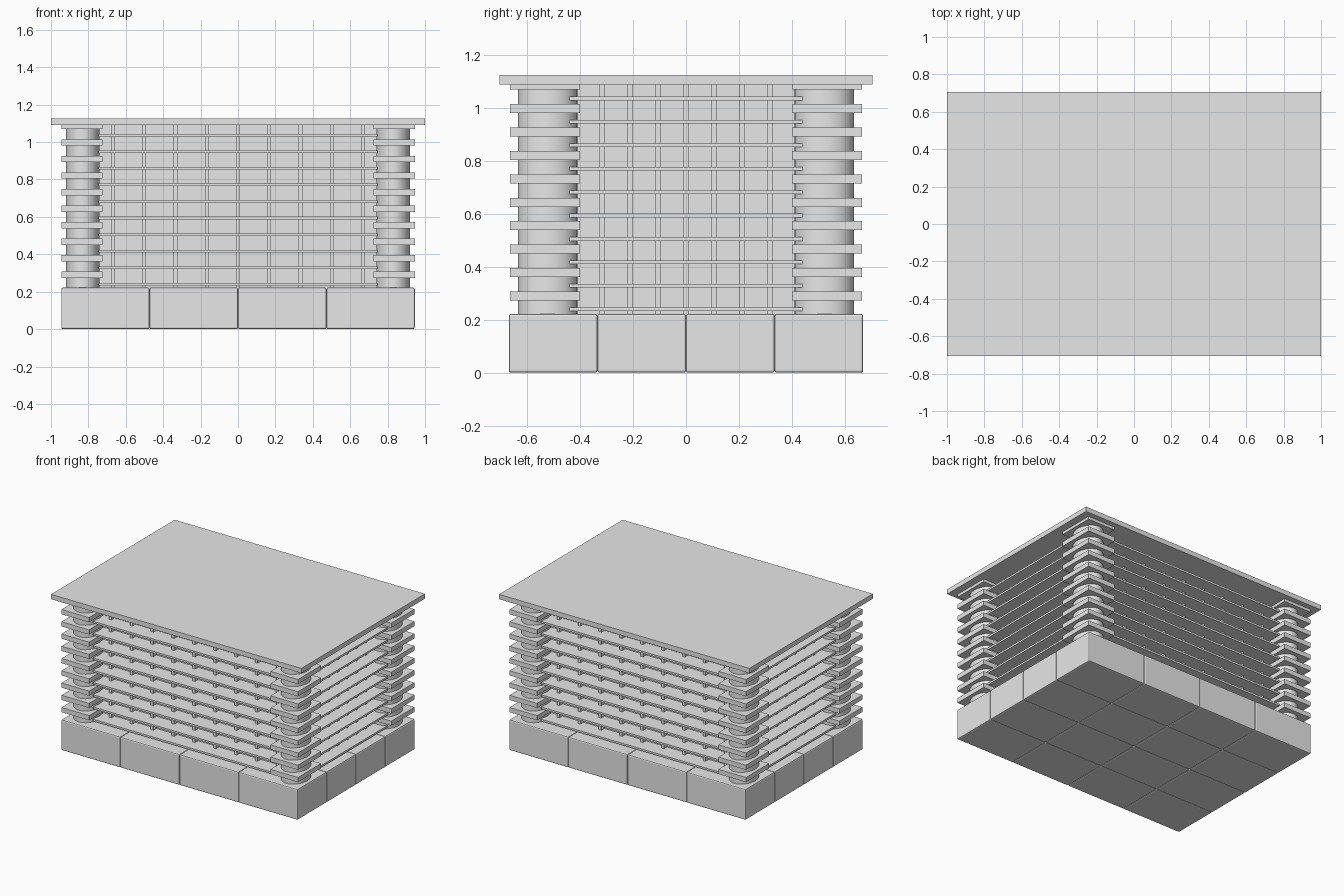
import bpy

cube = bpy.data.objects.get("Cube")
if cube:
    bpy.data.objects.remove(cube, do_unlink=True)

concrete = bpy.data.materials.new("pale grey concrete")
concrete.use_nodes = True
grey = (0.8, 0.8, 0.8, 1.0)
concrete.diffuse_color = grey
concrete.node_tree.nodes["Principled BSDF"].inputs["Base Color"].default_value = grey


def box(name, x, y, z, bevel=0.0):
    """Box from (low, high) pairs on each axis."""
    spans = (x, y, z)
    bpy.ops.mesh.primitive_cube_add(size=1, location=[sum(s) / 2 for s in spans])
    ob = bpy.context.object
    ob.name = name
    ob.scale = [s[1] - s[0] for s in spans]
    bpy.ops.object.transform_apply(location=False, rotation=False, scale=True)
    ob.data.materials.append(concrete)
    if bevel:
        mod = ob.modifiers.new("Bevel", "BEVEL")
        mod.width = bevel
        mod.segments = 2
    return ob


def around(c, half):
    return (c - half, c + half)


BASE_X, BASE_Y, BASE_TOP, ROOF = 0.945, 0.67, 0.222, 1.09
CORE_X, CORE_Y = 0.77, 0.47
FIN_X, FIN_Y = 0.89, 0.59
STOREYS, PITCH = 10, 0.0885

# Plinth of bevelled blocks
bw, bd = BASE_X / 2, BASE_Y / 2
for i in range(4):
    for j in range(4):
        x, y = -BASE_X + i * bw, -BASE_Y + j * bd
        box("plinth_block", (x, x + bw), (y, y + bd), (0, BASE_TOP), 0.008)

# Roof slab and inner walls
box("roof", (-1, 1), (-0.705, 0.705), (ROOF, 1.125))
box("core_walls", (-CORE_X, CORE_X), (-CORE_Y, CORE_Y), (BASE_TOP - 0.01, ROOF))

# Thin floor ledges running along each side
for k in range(STOREYS):
    z = around(0.24 + k * PITCH, 0.007)
    box("long_floor_ledge", (-0.745, 0.745), (-FIN_Y, FIN_Y), z)
    box("short_floor_ledge", (-FIN_X, FIN_X), (-0.445, 0.445), z)

# Upright wall ribs on all four sides
height = (BASE_TOP - 0.01, ROOF)
for i in range(-4, 5):
    for s in (-1, 1):
        box("long_side_rib", around(i * 0.167, 0.01), around(s * 0.485, 0.02), height)
        box("short_side_rib", around(s * 0.785, 0.018), around(i * 0.106, 0.01), height)

# Oval corner columns with stacked balcony slabs
for sx in (-1, 1):
    for sy in (-1, 1):
        bpy.ops.mesh.primitive_cylinder_add(
            vertices=48, radius=1, depth=ROOF - BASE_TOP + 0.01,
            location=(sx * 0.83, sy * 0.523, (ROOF + BASE_TOP - 0.01) / 2))
        column = bpy.context.object
        column.name = "corner_column"
        column.scale = (0.09, 0.112, 1)
        bpy.ops.object.transform_apply(location=False, rotation=False, scale=True)
        column.data.materials.append(concrete)
        bpy.ops.object.shade_smooth_by_angle()
        for k in range(STOREYS):
            top = min(0.29 + k * PITCH + 0.017, ROOF + 0.005)
            box("balcony_slab", around(sx * 0.835, 0.11), around(sy * 0.5325, 0.1325),
                (0.29 + k * PITCH - 0.017, top))
